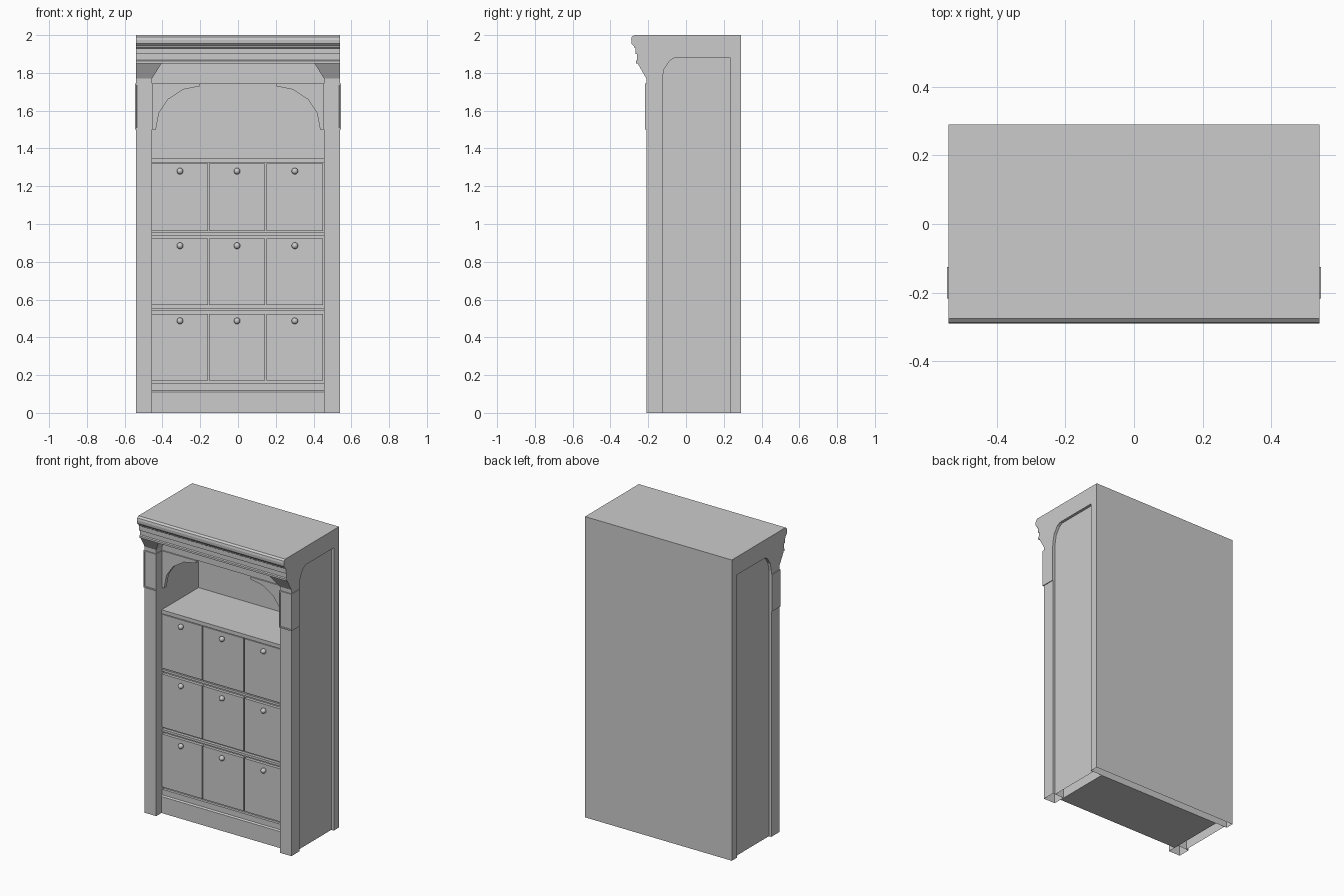
import bpy, bmesh, math
from mathutils import Matrix, Vector

if "Cube" in bpy.data.objects:
    bpy.data.objects.remove(bpy.data.objects["Cube"])


def finish(name, bm):
    bmesh.ops.recalc_face_normals(bm, faces=bm.faces[:])
    me = bpy.data.meshes.new(name)
    bm.to_mesh(me)
    bm.free()
    ob = bpy.data.objects.new(name, me)
    bpy.context.collection.objects.link(ob)
    return ob


def prism(name, points, a, b, axis='X', open_bottom=False):
    """Extrude a (y,z) profile along x, or an (x,z) profile along y."""
    bm = bmesh.new()
    place = (lambda p, t: (t, p[0], p[1])) if axis == 'X' else (lambda p, t: (p[0], t, p[1]))
    face = bm.faces.new([bm.verts.new(place(p, a)) for p in points])
    res = bmesh.ops.extrude_face_region(bm, geom=[face])
    move = (b - a, 0, 0) if axis == 'X' else (0, b - a, 0)
    bmesh.ops.translate(bm, vec=move, verts=[v for v in res['geom'] if isinstance(v, bmesh.types.BMVert)])
    if open_bottom:
        low = [f for f in bm.faces if all(abs(v.co.z) < 1e-5 for v in f.verts)]
        bmesh.ops.delete(bm, geom=low, context='FACES_ONLY')
    return finish(name, bm)


def box(name, x, y, z, open_bottom=False):
    return prism(name, [(y[0], z[0]), (y[1], z[0]), (y[1], z[1]), (y[0], z[1])], x[0], x[1],
                 open_bottom=open_bottom)


# crown moulding, full width
crown = [(0.29, 2.0), (-0.275, 2.0), (-0.287, 1.99), (-0.29, 1.975), (-0.288, 1.955),
         (-0.275, 1.942), (-0.275, 1.935), (-0.267, 1.93), (-0.267, 1.90), (-0.259, 1.90),
         (-0.259, 1.868), (-0.265, 1.863), (-0.265, 1.85), (-0.13, 1.85), (-0.13, 1.88), (0.29, 1.88)]
prism("crown_moulding", crown, -0.54, 0.54)

# back panel, header and lower carcass
box("back_panel", (-0.54, 0.54), (0.235, 0.29), (0, 1.88), True)
box("header_board", (-0.455, 0.455), (-0.147, -0.125), (1.745, 1.85))
box("carcass", (-0.455, 0.455), (-0.13, 0.235), (0, 1.33))
box("niche_shelf", (-0.455, 0.455), (-0.152, 0.235), (1.325, 1.35))
prism("baseboard", [(-0.13, 0), (-0.155, 0), (-0.155, 0.11), (-0.147, 0.118),
                    (-0.147, 0.155), (-0.13, 0.155)], -0.455, 0.455)
for i, z in enumerate((0.54, 0.94)):
    box(f"drawer_rail_{i}", (-0.455, 0.455), (-0.15, -0.13), (z, z + 0.015))

# posts, side panels, corbels, pads and arch brackets on both sides
post = [(-0.21, 0), (-0.21, 1.77), (-0.255, 1.85), (-0.255, 1.88), (-0.06, 1.88),
        (-0.085, 1.865), (-0.115, 1.82), (-0.125, 1.77), (-0.125, 0)]
arch = [(0.455, 1.745), (0.20, 1.745), (0.20, 1.73), (0.29, 1.712), (0.37, 1.66),
        (0.418, 1.59), (0.435, 1.50), (0.455, 1.50)]
for side, s in (("left", -1), ("right", 1)):
    prism(f"{side}_post", post, s * 0.455, s * 0.54, open_bottom=True)
    box(f"{side}_side_panel", (s * 0.455, s * 0.522), (-0.125, 0.235), (0, 1.88), True)
    prism(f"{side}_arch_bracket", [(s * x, z) for x, z in arch], -0.155, -0.13, 'Y')

    # corbel flaring inward and forward under the crown
    bm = bmesh.new()
    loops = []
    for z, xi, y in ((1.77, 0.455, -0.21), (1.85, 0.405, -0.256)):
        loops.append([bm.verts.new((s * x, yy, z)) for x, yy in
                      ((xi, y), (0.54, y), (0.54, -0.14), (xi, -0.14))])
    bm.faces.new(loops[0])
    bm.faces.new(loops[1])
    for k in range(4):
        n = (k + 1) % 4
        bm.faces.new((loops[0][k], loops[0][n], loops[1][n], loops[1][k]))
    finish(f"{side}_corbel", bm)

    # capital pad with a sunk front panel
    pad = box(f"{side}_capital_pad", (s * 0.452, s * 0.545), (-0.217, -0.125), (1.5, 1.745))
    bm = bmesh.new()
    bm.from_mesh(pad.data)
    front = [f for f in bm.faces if f.normal.y < -0.9]
    bmesh.ops.inset_region(bm, faces=front, thickness=0.012, depth=0)
    bmesh.ops.inset_region(bm, faces=front, thickness=0.001, depth=-0.004)
    bm.to_mesh(pad.data)
    bm.free()

# three by three drawers with round knobs
for r, (z0, z1, kz) in enumerate(((0.172, 0.524, 0.487), (0.57, 0.923, 0.885), (0.962, 1.32, 1.28))):
    for c, xc in enumerate((-0.307, -0.005, 0.301)):
        box(f"drawer_{r}_{c}", (xc - 0.149, xc + 0.149), (-0.15, -0.13), (z0, z1))
        bm = bmesh.new()
        bmesh.ops.create_uvsphere(bm, u_segments=16, v_segments=10, radius=0.017,
                                  matrix=Matrix.Translation((xc, -0.163, kz)))
        knob = finish(f"knob_{r}_{c}", bm)
        for p in knob.data.polygons:
            p.use_smooth = True
